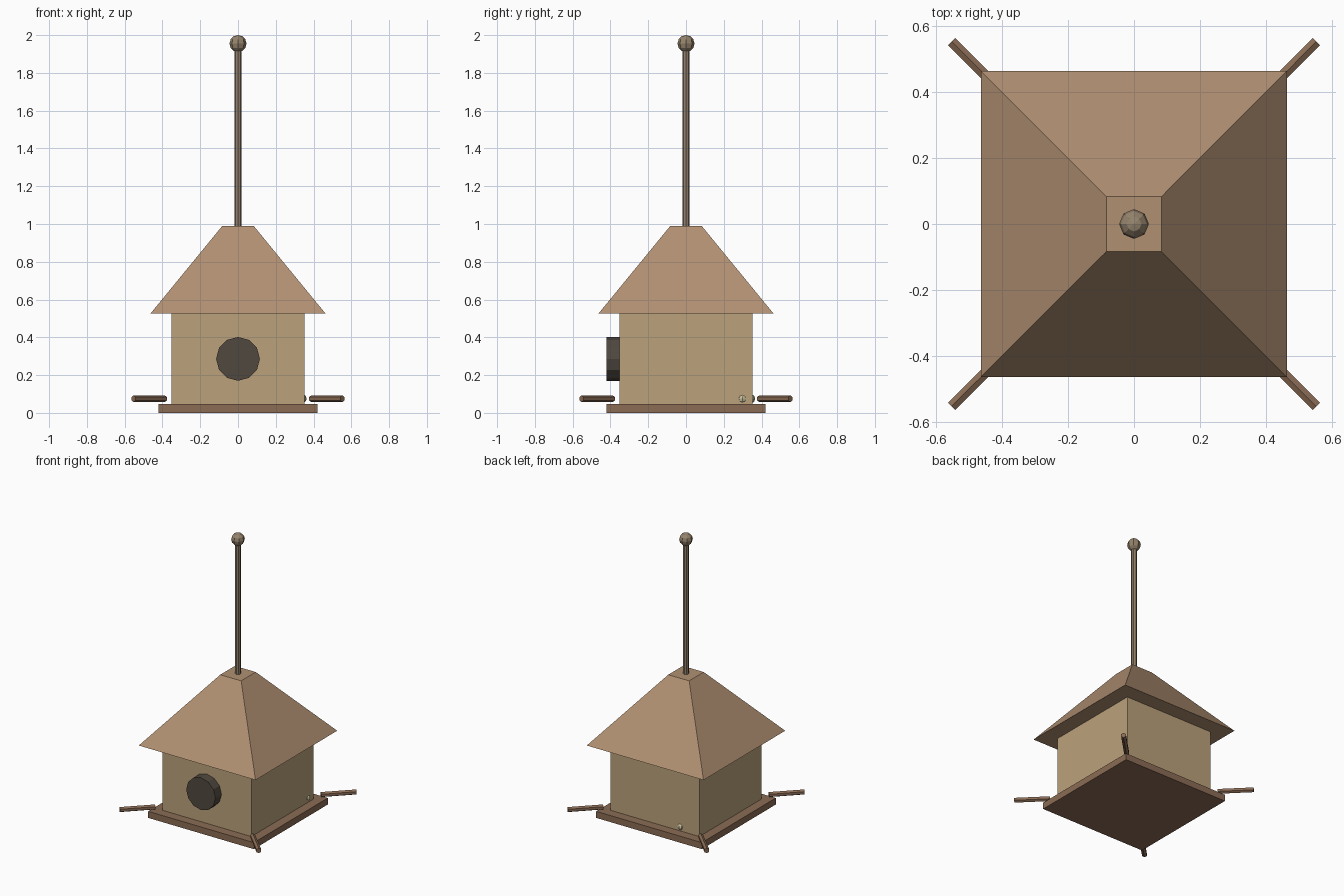
import bpy
from math import pi, sqrt
from mathutils import Vector

if "Cube" in bpy.data.objects:
    bpy.data.objects.remove(bpy.data.objects["Cube"])


def material(name, rgb):
    mat = bpy.data.materials.new(name)
    mat.diffuse_color = (*rgb, 1)
    mat.use_nodes = True
    mat.node_tree.nodes["Principled BSDF"].inputs["Base Color"].default_value = mat.diffuse_color
    return mat


wall_mat = material("light_wood", (0.50, 0.36, 0.20))
roof_mat = material("roof_wood", (0.44, 0.28, 0.17))
trim_mat = material("dark_wood", (0.26, 0.15, 0.09))
hole_mat = material("dark_opening", (0.08, 0.065, 0.05))
pole_mat = material("pole_wood", (0.30, 0.23, 0.15))
seed_mat = material("seed", (0.60, 0.54, 0.34))


def finish(name, mat):
    obj = bpy.context.object
    obj.name = name
    obj.data.materials.append(mat)
    return obj


def square_block(name, mat, half_bottom, half_top, z0, z1):
    """Square block or frustum, half widths given at each end."""
    bpy.ops.mesh.primitive_cone_add(
        vertices=4, radius1=half_bottom * sqrt(2), radius2=half_top * sqrt(2),
        depth=z1 - z0, location=(0, 0, (z0 + z1) / 2), rotation=(0, 0, pi / 4))
    bpy.ops.object.transform_apply(location=False, rotation=True, scale=False)
    return finish(name, mat)


def rod(name, mat, start, end, radius, sides):
    a, b = Vector(start), Vector(end)
    bpy.ops.mesh.primitive_cylinder_add(
        vertices=sides, radius=radius, depth=(b - a).length, location=(a + b) / 2,
        rotation=(b - a).to_track_quat('Z', 'Y').to_euler())
    return finish(name, mat)


def ball(name, mat, center, radius, segments, rings):
    bpy.ops.mesh.primitive_uv_sphere_add(
        segments=segments, ring_count=rings, radius=radius, location=center)
    return finish(name, mat)


# Floor, walls and hipped roof
square_block("floor_tray", trim_mat, 0.42, 0.42, 0.0, 0.047)
square_block("house_walls", wall_mat, 0.353, 0.353, 0.047, 0.525)
square_block("roof", roof_mat, 0.464, 0.083, 0.525, 0.99)

# Round entrance at the front
rod("entrance_ring", hole_mat, (0, -0.35, 0.286), (0, -0.422, 0.286), 0.116, 12)

# Hanging pole with end ball
rod("hanging_pole", pole_mat, (0, 0, 0.985), (0, 0, 1.93), 0.019, 8)
ball("pole_ball", pole_mat, (0, 0, 1.955), 0.045, 8, 6)

# Perches at the four corners
for i, (sx, sy) in enumerate([(1, 1), (-1, 1), (-1, -1), (1, -1)]):
    rod(f"perch_{i + 1}", trim_mat, (sx * 0.388, sy * 0.388, 0.075),
        (sx * 0.553, sy * 0.553, 0.075), 0.018, 6)

# Seeds showing at the wall foot
for i, (x, y) in enumerate([(0.339, 0.298), (-0.2, 0.342)]):
    ball(f"seed_{i + 1}", seed_mat, (x, y, 0.075), 0.024, 8, 6)
